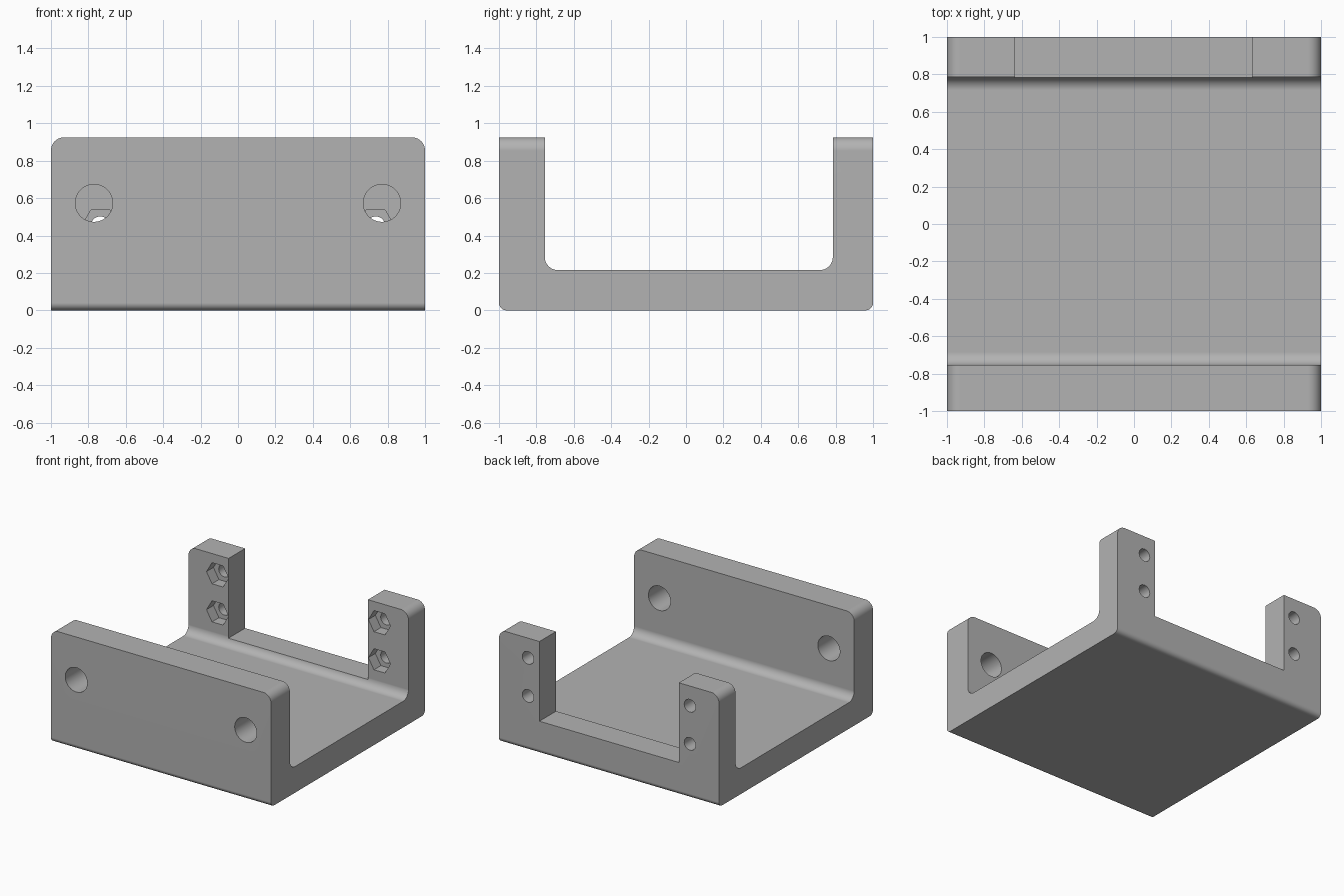
import bpy
import bmesh
import math
from mathutils import Vector

default = bpy.data.objects.get("Cube")
if default:
    bpy.data.objects.remove(default, do_unlink=True)

WALL_TOP = 0.925
FLOOR_TOP = 0.215
FRONT_INNER = -0.755
BACK_INNER = 0.785


def rounded(corners, steps=10):
    """Outline from (u, v, radius) corners, each rounded by a tangent arc."""
    outline = []
    for i, (u, v, r) in enumerate(corners):
        p = Vector((u, v))
        if r == 0:
            outline.append(p)
            continue
        a = (Vector(corners[i - 1][:2]) - p).normalized()
        b = (Vector(corners[(i + 1) % len(corners)][:2]) - p).normalized()
        centre = p + (a + b) * r
        for k in range(steps + 1):
            t = k / steps * math.pi / 2
            outline.append(centre - b * r * math.cos(t) - a * r * math.sin(t))
    return outline


def circle(u, v, r, sides):
    turn = 2 * math.pi / sides
    return [Vector((u + r * math.cos(k * turn), v + r * math.sin(k * turn)))
            for k in range(sides)]


def prism(name, outline, axis, start, end):
    """Extrude an outline along x (outline in yz) or y (outline in xz)."""
    bm = bmesh.new()
    place = (lambda p: (start, p.x, p.y)) if axis == "x" else (lambda p: (p.x, start, p.y))
    face = bm.faces.new([bm.verts.new(place(p)) for p in outline])
    moved = bmesh.ops.extrude_face_region(bm, geom=[face])["geom"]
    shift = Vector((end - start, 0, 0) if axis == "x" else (0, end - start, 0))
    bmesh.ops.translate(bm, vec=shift,
                        verts=[g for g in moved if isinstance(g, bmesh.types.BMVert)])
    bmesh.ops.recalc_face_normals(bm, faces=bm.faces)
    mesh = bpy.data.meshes.new(name)
    bm.to_mesh(mesh)
    bm.free()
    obj = bpy.data.objects.new(name, mesh)
    bpy.context.collection.objects.link(obj)
    return obj


def combine(target, tool, operation="DIFFERENCE"):
    mod = target.modifiers.new("cut", "BOOLEAN")
    mod.operation = operation
    mod.solver = "EXACT"
    mod.object = tool
    bpy.context.view_layer.objects.active = target
    bpy.ops.object.modifier_apply(modifier=mod.name)
    bpy.data.objects.remove(tool, do_unlink=True)


# U-shaped channel: floor with a front and a back wall
bracket = prism("bracket", rounded([
    (-1, 0, 0.04), (1, 0, 0.04), (1, WALL_TOP, 0), (BACK_INNER, WALL_TOP, 0),
    (BACK_INNER, FLOOR_TOP, 0.07), (FRONT_INNER, FLOOR_TOP, 0.07),
    (FRONT_INNER, WALL_TOP, 0), (-1, WALL_TOP, 0)]), "x", -1, 1)

# Rounded upper corners on both walls
combine(bracket, prism("corner_shape", rounded([
    (-1, -0.1, 0), (1, -0.1, 0), (1, WALL_TOP, 0.07), (-1, WALL_TOP, 0.07)]),
    "y", -1.1, 1.1), "INTERSECT")

# Wide notch that leaves two posts at the back
combine(bracket, prism("notch", rounded([
    (-0.635, 0.27, 0), (0.632, 0.27, 0), (0.632, 1.2, 0), (-0.635, 1.2, 0)]),
    "y", 0.6, 1.2))

for side in (-1, 1):
    # Access holes in the front wall
    combine(bracket, prism("access_hole", circle(side * 0.77, 0.573, 0.1, 48),
                           "y", -1.2, -0.6))
    # Bolt holes with hexagonal nut pockets in the back posts
    for z in (0.45, 0.763):
        combine(bracket, prism("nut_pocket", circle(side * 0.736, z, 0.1, 6),
                               "y", 0.7, BACK_INNER + 0.09))
        combine(bracket, prism("bolt_hole", circle(side * 0.736, z, 0.052, 32),
                               "y", 0.7, 1.2))

# Single grey material
grey = bpy.data.materials.new("plain grey")
grey.use_nodes = True
colour = (0.45, 0.45, 0.45, 1)
grey.diffuse_color = colour
grey.node_tree.nodes["Principled BSDF"].inputs["Base Color"].default_value = colour
bracket.data.materials.clear()
bracket.data.materials.append(grey)
for polygon in bracket.data.polygons:
    polygon.material_index = 0

# Smooth fillets with flat walls
bpy.ops.object.select_all(action="DESELECT")
bracket.select_set(True)
bpy.context.view_layer.objects.active = bracket
bpy.ops.object.shade_smooth_by_angle(angle=math.radians(30))
weighted = bracket.modifiers.new("weighted normals", "WEIGHTED_NORMAL")
weighted.keep_sharp = True
